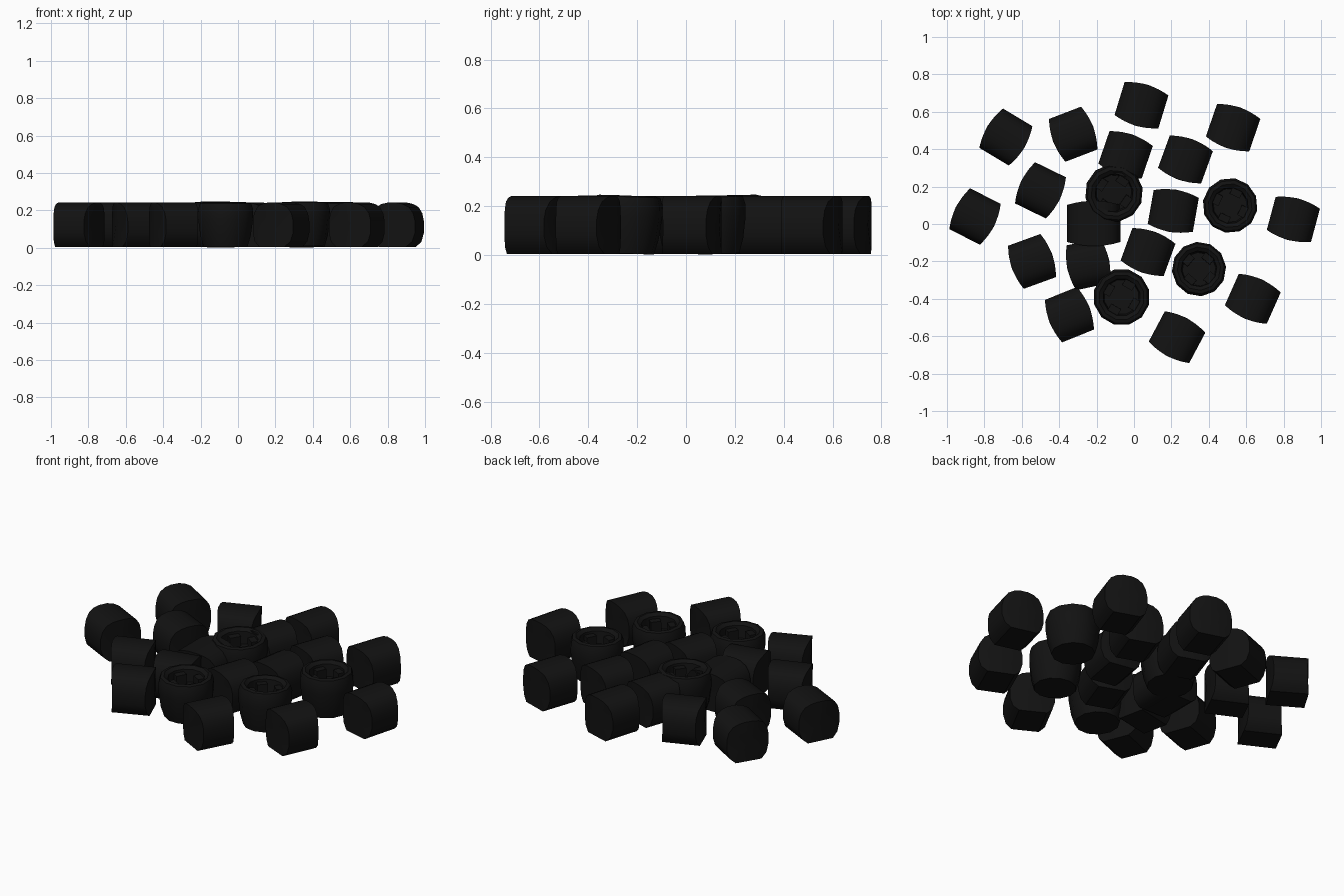
import bpy, bmesh, math
from mathutils import Matrix

if "Cube" in bpy.data.objects:
    bpy.data.objects.remove(bpy.data.objects["Cube"])

black = bpy.data.materials.new("black")
black.diffuse_color = (0.006, 0.006, 0.006, 1)
black.use_nodes = True
black.node_tree.nodes["Principled BSDF"].inputs["Base Color"].default_value = black.diffuse_color


def finish(name, bm, loc, rot, angle):
    bmesh.ops.recalc_face_normals(bm, faces=bm.faces)
    me = bpy.data.meshes.new(name)
    bm.to_mesh(me)
    bm.free()
    ob = bpy.data.objects.new(name, me)
    bpy.context.collection.objects.link(ob)
    ob.location = loc
    ob.rotation_euler = rot
    me.materials.append(black)
    bpy.ops.object.select_all(action='DESELECT')
    ob.select_set(True)
    bpy.context.view_layer.objects.active = ob
    bpy.ops.object.shade_smooth_by_angle(angle=math.radians(angle))
    return ob


def bridge(bm, a, b):
    n = len(a)
    for i in range(n):
        bm.faces.new((a[i], a[(i + 1) % n], b[(i + 1) % n], b[i]))


# Arched cross-section with a flat underside (unit half width, unit height)
half = [(0.62, 0.0), (0.88, 0.12), (1.0, 0.32), (1.0, 0.58), (0.92, 0.76),
        (0.74, 0.9), (0.48, 0.97), (0.2, 1.0)]
section = half + [(-x, z) for x, z in reversed(half)]


def lying_piece(i, x, y, deg, length=0.205, width=0.245, height=0.236):
    bm = bmesh.new()
    rings = []
    for end in (-1, 1):
        # end faces lean slightly, giving the bowed ends
        ring = []
        for u, z in section:
            bow = 0.022 * (1 - u * u) - 0.011
            ring.append(bm.verts.new((end * (length / 2 + bow), u * width / 2, z * height)))
        rings.append(ring)
    bridge(bm, *rings)
    for end, ring in zip((-1, 1), rings):
        mid = bm.verts.new((end * (length / 2 + 0.012), 0, height / 2))
        for k in range(len(ring)):
            bm.faces.new((ring[k], ring[(k + 1) % len(ring)], mid))
    finish("lying_piece_%02d" % i, bm, (x, y, 0.005), (0, 0, math.radians(deg)), 40)


def upright_piece(i, x, y, r, deg, tilt):
    n = 12
    bm = bmesh.new()
    # outer wall, rim, and recess down to the socket floor
    profile = [(0.80, 0.0), (0.92, 0.06), (1.0, 0.15), (1.0, 0.20), (0.93, 0.232),
               (0.80, 0.237), (0.66, 0.222), (0.62, 0.15)]
    rings = []
    for f, z in profile:
        rings.append([bm.verts.new((f * r * math.cos(2 * math.pi * k / n),
                                    f * r * math.sin(2 * math.pi * k / n), z))
                      for k in range(n)])
    for a, b in zip(rings, rings[1:]):
        bridge(bm, a, b)
    bm.faces.new(rings[0])
    bm.faces.new(rings[-1])
    # four tabs forming the cross-shaped socket
    for k in range(4):
        m = (Matrix.Rotation(k * math.pi / 2 + math.pi / 4, 4, 'Z')
             @ Matrix.Translation((0.53 * r, 0, 0.178))
             @ Matrix.Diagonal((0.3 * r, 0.4 * r, 0.06, 1)))
        bmesh.ops.create_cube(bm, size=1, matrix=m)
    finish("upright_piece_%02d" % i, bm, (x, y, 0.006),
           (math.radians(tilt), 0, math.radians(deg)), 35)


# Pieces lying on their side: x, y, axis angle
lying = [(0.04, 0.635, 73), (0.53, 0.515, 71), (-0.685, 0.465, -31), (-0.325, 0.48, 21),
         (0.275, 0.345, 70), (-0.045, 0.37, 71), (-0.5, 0.18, -26), (-0.85, 0.04, -27),
         (-0.545, -0.2, 20), (0.21, 0.07, 80), (0.075, -0.15, 70), (-0.345, -0.485, 22),
         (0.23, -0.605, 62), (0.635, -0.4, 66), (0.852, 0.025, 75), (-0.245, -0.215, 12)]
for i, (x, y, a) in enumerate(lying):
    lying_piece(i, x, y, a)
lying_piece(16, -0.215, 0.003, 90, 0.22, 0.285, 0.225)

# Pieces standing up with the socket on show: x, y, radius, turn, tilt
upright = [(-0.108, 0.172, 0.155, 10, 2), (0.513, 0.102, 0.147, 20, 1),
           (0.348, -0.247, 0.145, 5, -2), (-0.067, -0.388, 0.152, 15, 1)]
for i, p in enumerate(upright):
    upright_piece(i, *p)
